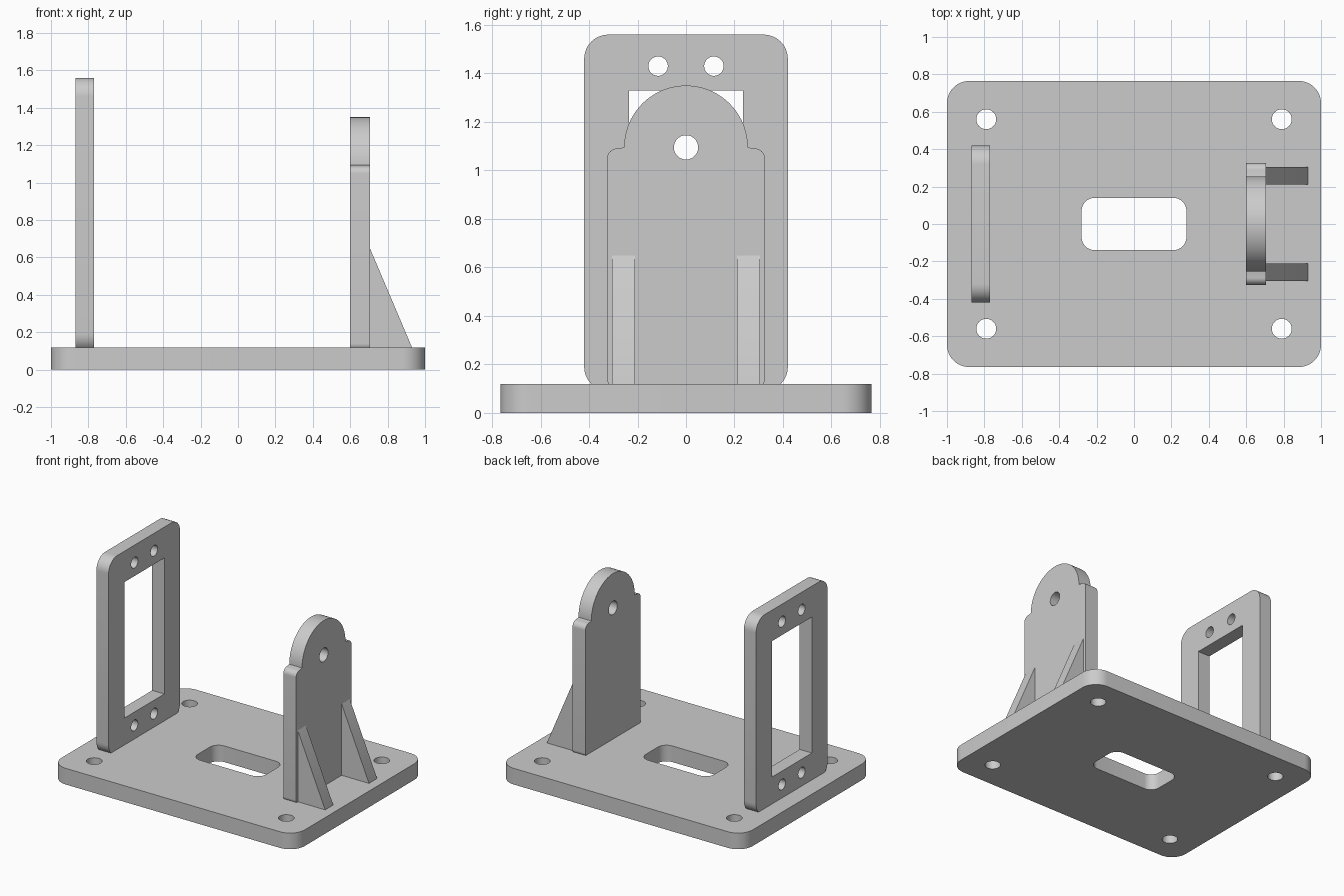
import bpy
import bmesh
from math import cos, sin, radians

if "Cube" in bpy.data.objects:
    bpy.data.objects.remove(bpy.data.objects["Cube"], do_unlink=True)

grey = bpy.data.materials.new("plain grey")
grey.use_nodes = True
COLOUR = (0.6, 0.6, 0.6, 1)
grey.diffuse_color = COLOUR
grey.node_tree.nodes["Principled BSDF"].inputs["Base Color"].default_value = COLOUR

# Orientations: profile (u, v) and thickness w to model space
FLAT = lambda u, v, w: (u, v, w)
FACING_X = lambda u, v, w: (w, u, v)
FACING_Y = lambda u, v, w: (u, w, v)


def arc(cu, cv, r, start, end, steps=12):
    angles = [radians(start + (end - start) * i / steps) for i in range(steps + 1)]
    return [(cu + r * cos(a), cv + r * sin(a)) for a in angles]


def circle(cu, cv, r):
    return arc(cu, cv, r, 0, 360, 48)[:-1]


def rounded_rect(u0, u1, v0, v1, r):
    return (arc(u0 + r, v0 + r, r, 180, 270) + arc(u1 - r, v0 + r, r, 270, 360)
            + arc(u1 - r, v1 - r, r, 0, 90) + arc(u0 + r, v1 - r, r, 90, 180))


def prisms(name, profiles, w0, w1, orient):
    """One object holding an extruded solid for every profile."""
    bm = bmesh.new()
    for profile in profiles:
        low = [bm.verts.new(orient(u, v, w0)) for u, v in profile]
        high = [bm.verts.new(orient(u, v, w1)) for u, v in profile]
        bm.faces.new(low[::-1])
        bm.faces.new(high)
        for i in range(len(low)):
            j = (i + 1) % len(low)
            bm.faces.new((low[i], low[j], high[j], high[i]))
    bmesh.ops.recalc_face_normals(bm, faces=bm.faces)
    mesh = bpy.data.meshes.new(name)
    bm.to_mesh(mesh)
    bm.free()
    mesh.materials.append(grey)
    obj = bpy.data.objects.new(name, mesh)
    bpy.context.collection.objects.link(obj)
    return obj


def plate(name, outline, holes, w0, w1, orient):
    """Extruded outline with cut-outs right through it."""
    obj = prisms(name, [outline], w0, w1, orient)
    cutter = None
    if holes:
        cutter = prisms(name + "_cutter", holes, w0 - 0.1, w1 + 0.1, orient)
        cutter.hide_render = True
        cut = obj.modifiers.new("cut_outs", "BOOLEAN")
        cut.operation = "DIFFERENCE"
        cut.solver = "EXACT"
        cut.object = cutter
    bpy.ops.object.select_all(action="DESELECT")
    obj.select_set(True)
    bpy.context.view_layer.objects.active = obj
    if cutter:
        bpy.ops.object.modifier_apply(modifier=cut.name)
        bpy.data.objects.remove(cutter, do_unlink=True)
    bpy.ops.object.shade_smooth_by_angle(angle=radians(30))
    return obj


SIDES = (-1, 1)

# Base with four mounting holes and a cable slot
base_holes = [circle(sx * 0.79, sy * 0.56, 0.053) for sx in SIDES for sy in SIDES]
base_holes.append(rounded_rect(-0.28, 0.28, -0.14, 0.14, 0.07))
plate("base", rounded_rect(-1, 1, -0.765, 0.765, 0.12), base_holes, 0, 0.12, FLAT)

# Tall frame with a window and four screw holes
frame_holes = [circle(s * 0.115, z, 0.04) for s in SIDES for z in (0.22, 1.43)]
frame_holes.append([(-0.235, 0.32), (0.235, 0.32), (0.235, 1.33), (-0.235, 1.33)])
plate("window_frame", rounded_rect(-0.42, 0.42, 0.09, 1.56, 0.1), frame_holes,
      -0.87, -0.77, FACING_X)

# Pivot plate with rounded shoulders and a domed head
half, r, shoulder, bottom = 0.325, 0.04, 1.09, 0.1
pivot_outline = (arc(-half + r, bottom + r, r, 180, 270)
                 + arc(half - r, bottom + r, r, 270, 360)
                 + arc(half - r, shoulder - r, r, 0, 90)
                 + arc(0, 1.095, 0.255, 0, 180, 48)
                 + arc(-half + r, shoulder - r, r, 90, 180))
plate("pivot_plate", pivot_outline, [circle(0, 1.095, 0.05)], 0.6, 0.705, FACING_X)

# Two triangular ribs bracing the pivot plate
rib_profile = [(0.68, 0.1), (0.93, 0.1), (0.93, 0.12), (0.705, 0.65), (0.68, 0.65)]
for side, label in zip(SIDES, ("front", "back")):
    w0, w1 = sorted((side * 0.21, side * 0.305))
    plate(label + "_rib", rib_profile, [], w0, w1, FACING_Y)
